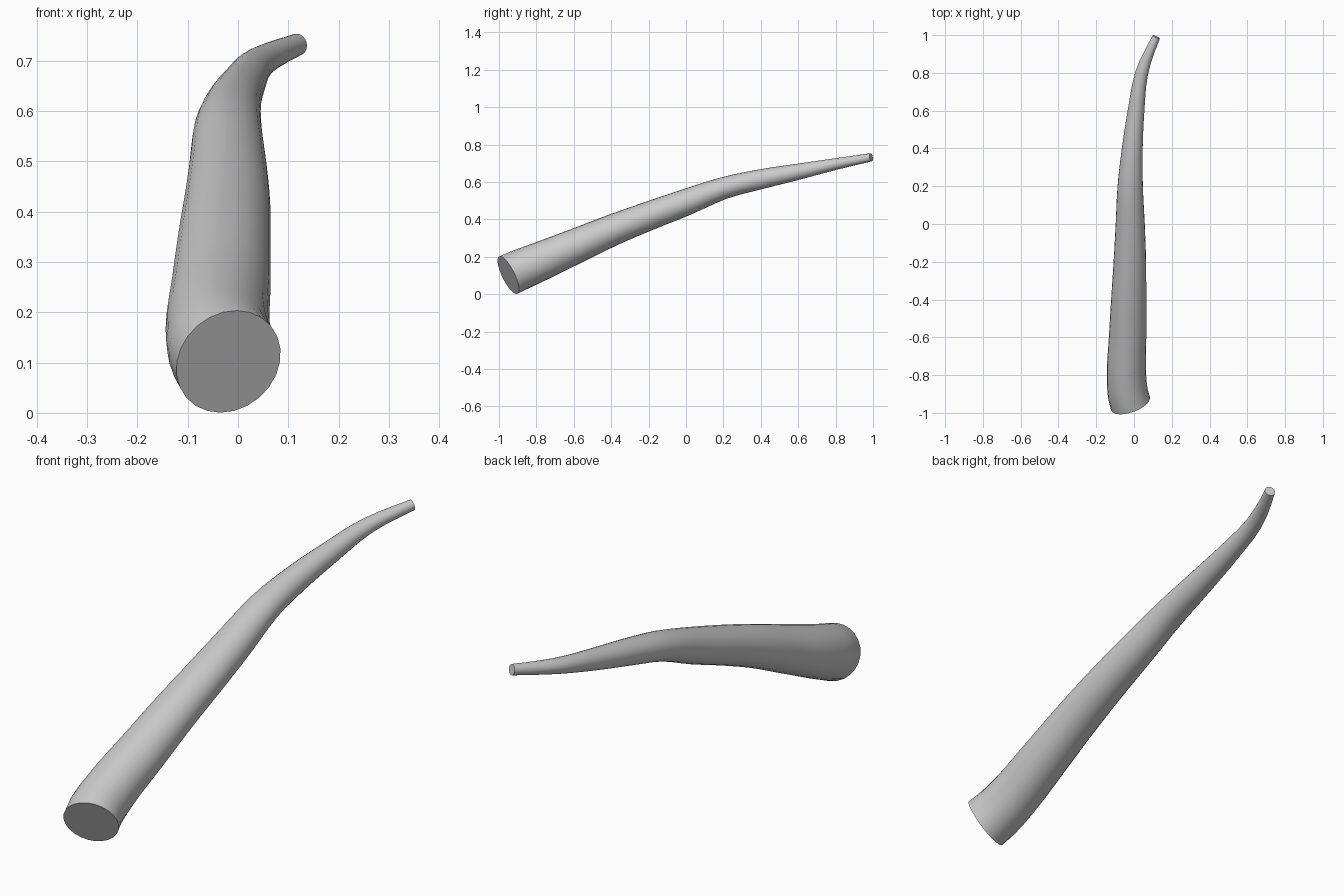
import bpy, bmesh, math
from mathutils import Vector

if "Cube" in bpy.data.objects:
    bpy.data.objects.remove(bpy.data.objects["Cube"])

# Centre line stations: x, y, z, sideways radius, upright radius
# (first and last are guides that only set the end directions)
STATIONS = [
    (0.068, -1.10, 0.018, 0.112, 0.116),
    (-0.019, -0.95, 0.102, 0.109, 0.112),
    (-0.040, -0.80, 0.167, 0.104, 0.105),
    (-0.034, -0.60, 0.253, 0.099, 0.094),
    (-0.028, -0.40, 0.340, 0.093, 0.084),
    (-0.022, -0.20, 0.418, 0.086, 0.077),
    (-0.020, 0.00, 0.492, 0.077, 0.071),
    (-0.020, 0.20, 0.567, 0.067, 0.059),
    (-0.009, 0.40, 0.615, 0.055, 0.053),
    (0.011, 0.60, 0.655, 0.044, 0.043),
    (0.041, 0.80, 0.696, 0.034, 0.031),
    (0.118, 0.99, 0.732, 0.021, 0.022),
    (0.220, 1.18, 0.768, 0.015, 0.014),
]
SIDES, STEPS = 24, 3


def spline(i, t):
    """Smooth station value and direction between stations i and i + 1."""
    val, slope = [], []
    for a, b, c, d in zip(*STATIONS[i - 1:i + 3]):
        k1, k2, k3 = (c - a) / 2, a - 2.5 * b + 2 * c - d / 2, (d - a) / 2 + 1.5 * (b - c)
        val.append(b + k1 * t + k2 * t * t + k3 * t ** 3)
        slope.append(k1 + 2 * k2 * t + 3 * k3 * t * t)
    return val, Vector(slope[:3]).normalized()


bm = bmesh.new()
samples = [spline(i, s / STEPS) for i in range(1, len(STATIONS) - 2) for s in range(STEPS)]
samples.append(spline(len(STATIONS) - 3, 1.0))

# Oval rings square to the centre line
rings = []
for (x, y, z, rs, ru), along in samples:
    side = along.cross(Vector((0, 0, 1))).normalized()
    up = side.cross(along)
    rings.append([bm.verts.new(Vector((x, y, z))
                               + side * rs * math.cos(math.tau * k / SIDES)
                               + up * ru * math.sin(math.tau * k / SIDES))
                  for k in range(SIDES)])

# Skin and flat ends
for a, b in zip(rings, rings[1:]):
    for k in range(SIDES):
        n = (k + 1) % SIDES
        bm.faces.new((a[k], a[n], b[n], b[k]))
bm.faces.new(rings[0])
bm.faces.new(rings[-1])
bmesh.ops.recalc_face_normals(bm, faces=bm.faces)

mesh = bpy.data.meshes.new("curved_tusk")
bm.to_mesh(mesh)
bm.free()
tusk = bpy.data.objects.new("curved_tusk", mesh)
bpy.context.collection.objects.link(tusk)
bpy.context.view_layer.objects.active = tusk
tusk.select_set(True)
bpy.ops.object.shade_smooth_by_angle(angle=math.radians(40))
